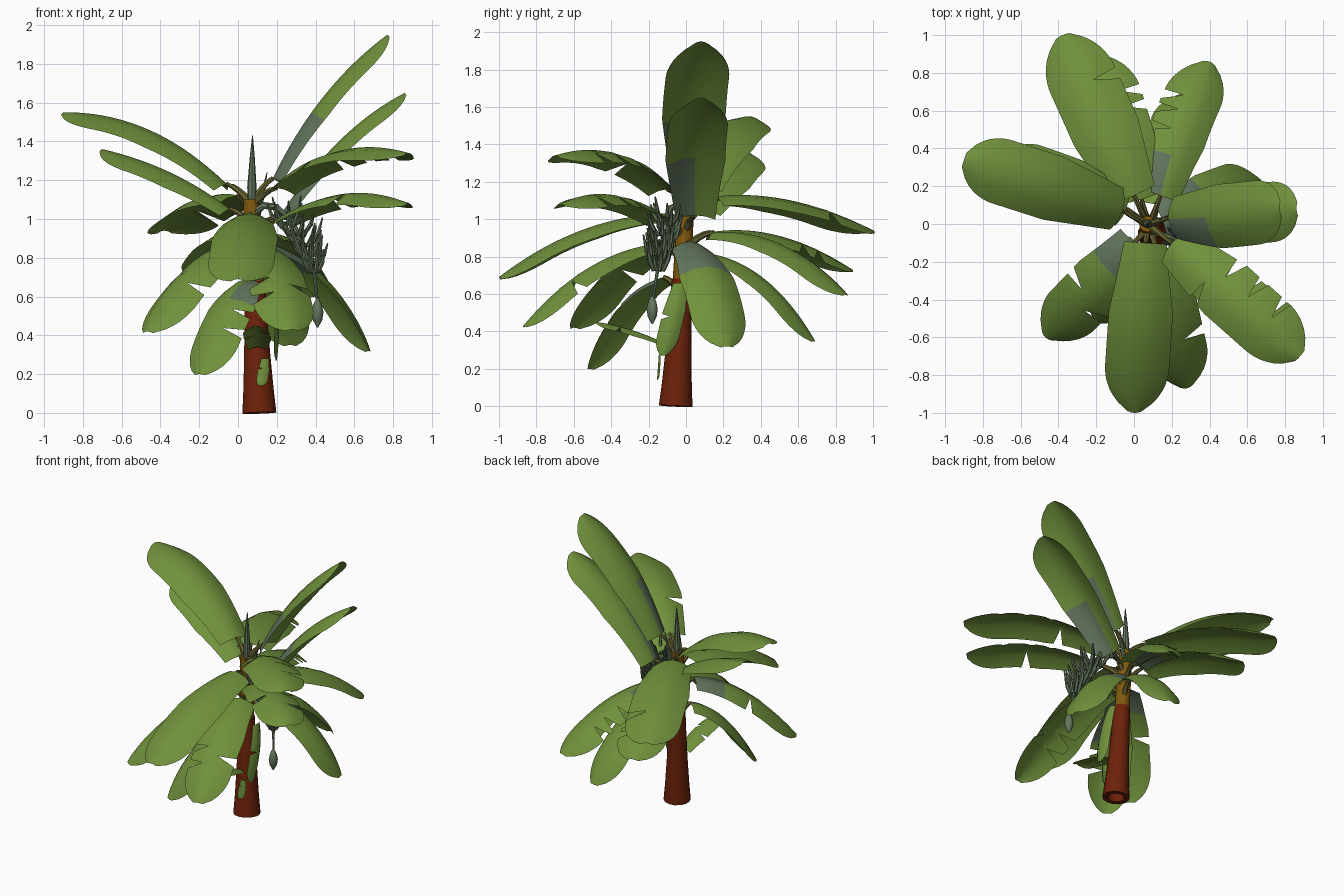
import bpy, bmesh, math, random
from mathutils import Vector

random.seed(4)
cube = bpy.data.objects.get("Cube")
if cube:
    bpy.data.objects.remove(cube)


def material(name, color):
    m = bpy.data.materials.new(name)
    m.use_nodes = True
    m.diffuse_color = (*color, 1)
    bsdf = m.node_tree.nodes["Principled BSDF"]
    bsdf.inputs["Base Color"].default_value = (*color, 1)
    bsdf.inputs["Roughness"].default_value = 0.9
    return m


GREEN = material("leaf_green", (0.162, 0.285, 0.045))
GREY = material("grey_green", (0.125, 0.18, 0.11))
FRUIT = material("fruit_green", (0.13, 0.185, 0.11))
RED = material("red_brown_bark", (0.15, 0.016, 0.003))
OCHRE = material("ochre_sheath", (0.22, 0.1, 0.004))
STALK = material("olive_stalk", (0.13, 0.12, 0.03))


def finish(bm, name, mats, angle=40):
    mesh = bpy.data.meshes.new(name)
    bm.to_mesh(mesh)
    bm.free()
    for m in mats:
        mesh.materials.append(m)
    obj = bpy.data.objects.new(name, mesh)
    bpy.context.collection.objects.link(obj)
    bpy.ops.object.select_all(action="DESELECT")
    obj.select_set(True)
    bpy.context.view_layer.objects.active = obj
    bpy.ops.object.shade_smooth_by_angle(angle=math.radians(angle))
    return obj


def bezier(a, mid, b, t):
    """Quadratic curve from a to b passing through mid."""
    ctrl = 2 * mid - (a + b) / 2
    return a * (1 - t) ** 2 + ctrl * 2 * t * (1 - t) + b * t * t


def tube(bm, points, radii, sides):
    """Skin a round tube along the points, capped at both ends."""
    rings = []
    for i, p in enumerate(points):
        d = (points[min(i + 1, len(points) - 1)] - points[max(i - 1, 0)]).normalized()
        ref = Vector((1, 0, 0)) if abs(d.x) < 0.8 else Vector((0, 1, 0))
        u = d.cross(ref).normalized()
        v = d.cross(u)
        rings.append([bm.verts.new(p + radii[i] * (u * math.cos(a) + v * math.sin(a)))
                      for a in (2 * math.pi * k / sides for k in range(sides))])
    for lo, hi in zip(rings, rings[1:]):
        for k in range(sides):
            n = (k + 1) % sides
            bm.faces.new((lo[k], lo[n], hi[n], hi[k]))
    bm.faces.new(rings[0][::-1])
    bm.faces.new(rings[-1])
    bmesh.ops.recalc_face_normals(bm, faces=bm.faces[:])


def trunk_at(z):
    return Vector((0.11, -0.055, 0)).lerp(Vector((0.07, 0, 1.1)), z / 1.1)


# Trunk: flared red base with a hollow foot, ochre sheath above
bm = bmesh.new()
levels = [(0, 0.09), (0.12, 0.08), (0.3, 0.069), (0.5, 0.06), (0.68, 0.054)]
tube(bm, [trunk_at(z) for z, r in levels], [r for z, r in levels], 14)
foot = min(bm.faces, key=lambda f: f.calc_center_median().z)
bmesh.ops.inset_individual(bm, faces=[foot], thickness=0.035)
bmesh.ops.inset_individual(bm, faces=[foot], thickness=0.004, depth=-0.08)
finish(bm, "trunk", [RED])
bm = bmesh.new()
levels = [(0.66, 0.05), (0.9, 0.047), (1.1, 0.043)]
tube(bm, [trunk_at(z) for z, r in levels], [r for z, r in levels], 14)
finish(bm, "upper_sheath", [OCHRE])

ROWS = 28


def leaf(name, base, mid, tip, width, grey=0, tears=(), side=None, stem=True, reach=0.36):
    """Arched blade; tears pairs (row, side), grey tints the base of one side (2: both)."""
    base, mid, tip = Vector(base), Vector(mid), Vector(tip)
    along = tip - base
    across = Vector(side) if side else Vector((along.y, -along.x, 0)).normalized()
    bm = bmesh.new()
    grid = []
    for i in range(ROWS + 1):
        t = i / ROWS
        p = bezier(base, mid, tip, t)
        d = bezier(base, mid, tip, t + 0.01) - bezier(base, mid, tip, t - 0.01)
        up = across.cross(d).normalized()
        half = width / 2 * min(1, 0.66 + 0.8 * t)
        if t > 0.76:
            half *= max(0.22, math.sqrt(1 - ((t - 0.76) / 0.24) ** 2))
        row = []
        for u in (-1, -0.5, 0, 0.5, 1):
            torn = 0.3 if (i, 1 if u > 0 else -1) in tears else 1
            s = u * torn
            row.append(bm.verts.new(p + across * half * s - up * half * 0.4 * s * s))
        grid.append(row)
    for i in range(ROWS):
        for j in range(4):
            f = bm.faces.new((grid[i][j], grid[i][j + 1], grid[i + 1][j + 1], grid[i + 1][j]))
            half_side = 1 if j > 1 else -1
            if i < ROWS * reach and (grey == 2 or grey == half_side):
                f.material_index = 1
    finish(bm, name, [GREEN, GREY], 60)
    # Leaf stalk from the trunk to the blade
    if stem:
        root = trunk_at(min(1.07, base.z - 0.1))
        bend = (root + base) / 2 + Vector((0, 0, 0.02))
        bm = bmesh.new()
        tube(bm, [bezier(root, bend, base, k / 4) for k in range(5)],
             [0.026, 0.02, 0.016, 0.014, 0.012], 6)
        finish(bm, name + "_stalk", [STALK])


# Crown leaves, highest first
leaf("tall_leaf_upper", (0.18, 0.03, 1.21), (0.44, 0.04, 1.63), (0.77, 0.08, 1.95), 0.34, 1)
leaf("tall_leaf_lower", (0.22, 0.05, 1.02), (0.52, 0.05, 1.4), (0.86, 0.08, 1.65), 0.32, 1)
leaf("right_leaf_upper", (-0.06, 0.07, 1.18), (-0.46, 0.2, 1.46), (-0.9, 0.34, 1.55), 0.35)
leaf("right_leaf_lower", (-0.04, 0.08, 1.05), (-0.35, 0.2, 1.24), (-0.7, 0.32, 1.36), 0.31)
leaf("left_front_leaf_upper", (0.2, -0.1, 1.16), (0.52, -0.38, 1.35), (0.88, -0.7, 1.34), 0.34,
     0, [(11, -1), (16, -1), (21, -1), (9, 1)])
leaf("left_front_leaf_lower", (0.22, -0.12, 1.0), (0.55, -0.4, 1.13), (0.88, -0.67, 1.08), 0.31,
     0, [(10, -1), (14, -1), (15, 1), (20, -1)])
leaf("back_leaf_upper", (0.0, 0.15, 1.12), (-0.18, 0.56, 1.1), (-0.38, 1.0, 0.94), 0.37,
     0, [(20, 1)])
leaf("back_leaf_lower", (0.04, 0.13, 0.93), (-0.07, 0.5, 0.91), (-0.19, 0.89, 0.73), 0.33,
     0, [(18, 1), (21, 1)])
leaf("back_left_leaf_upper", (0.14, 0.15, 0.93), (0.25, 0.52, 0.86), (0.4, 0.86, 0.6), 0.31,
     -1, [(13, -1), (17, -1), (20, -1)], reach=0.26)
leaf("back_left_leaf_lower", (0.13, 0.1, 0.82), (0.2, 0.42, 0.68), (0.27, 0.69, 0.35), 0.28)
leaf("left_leaf", (0.15, 0.02, 0.88), (0.45, 0.14, 0.69), (0.68, 0.22, 0.32), 0.31, 2)
leaf("front_leaf_upper", (0.06, -0.1, 1.03), (0.03, -0.56, 0.94), (0.0, -1.0, 0.69), 0.34)
leaf("front_leaf_lower", (0.12, -0.14, 0.87), (0.2, -0.52, 0.74), (0.28, -0.87, 0.43), 0.31,
     0, [(16, 1), (20, 1), (18, -1)])
leaf("front_right_leaf_upper", (0.0, -0.1, 0.89), (-0.23, -0.36, 0.75), (-0.47, -0.6, 0.42), 0.31,
     2, [(18, -1), (15, 1)], reach=0.26)
leaf("front_right_leaf_lower", (0.05, -0.12, 0.69), (-0.07, -0.33, 0.54), (-0.2, -0.52, 0.2), 0.28,
     -1, [(14, -1), (19, -1)])

# Withered leaves around the trunk
leaf("withered_front_leaf", (0.1, -0.12, 0.34), (0.1, -0.3, 0.41), (0.09, -0.48, 0.45), 0.14,
     0, [(12, 1), (18, -1)], stem=False)
leaf("hanging_leaf", (0.18, -0.03, 0.66), (0.21, -0.07, 0.48), (0.2, -0.12, 0.27), 0.12,
     0, [(14, 1)], (0, -1, 0), False)
leaf("hanging_scrap", (0.14, -0.145, 0.28), (0.13, -0.15, 0.21), (0.12, -0.155, 0.14), 0.06,
     0, [(10, 1)], (-1, 0, 0), False)

# Rolled new leaves at the top
for name, lo, hi, r in (("spear_leaf", (0.07, 0, 1.05), (0.075, 0, 1.43), 0.024),
                        ("small_spear_leaf", (0.1, 0.02, 1.0), (0.15, 0.03, 1.24), 0.014)):
    bm = bmesh.new()
    tube(bm, [Vector(lo).lerp(Vector(hi), t) for t in (0, 0.3, 0.7, 1)],
         [r * 0.8, r, r * 0.55, 0.002], 8)
    finish(bm, name, [GREY])

# Fruit stalk arching over and hanging down
path = [Vector(p) for p in ((0.08, -0.02, 1.02), (0.13, -0.05, 1.07), (0.2, -0.08, 1.06),
                            (0.27, -0.1, 1.0), (0.33, -0.125, 0.88), (0.39, -0.15, 0.74),
                            (0.41, -0.175, 0.57))]
bm = bmesh.new()
tube(bm, path, [0.022, 0.02, 0.018, 0.016, 0.014, 0.01, 0.007], 7)
finish(bm, "fruit_stalk", [FRUIT])

# Flower bud
bm = bmesh.new()
bud = [(0.59, 0.006), (0.56, 0.022), (0.52, 0.031), (0.48, 0.025), (0.44, 0.004)]
tube(bm, [Vector((0.41, -0.18, z)) for z, r in bud], [r for z, r in bud], 9)
finish(bm, "flower_bud", [FRUIT])

# Rings of upturned fruit splaying from the hanging stalk
bm = bmesh.new()
for ring in range(6):
    s = ring / 5
    root = bezier(path[2], path[4], path[5], 0.2 + 0.8 * s)
    for k in range(8):
        a = 2 * math.pi * (k + 0.5 * (ring % 2)) / 8
        out = Vector((math.cos(a), math.sin(a), 0)) * (0.1 - 0.035 * s) * random.uniform(0.75, 1.1)
        rise = Vector((0, 0, random.uniform(0.09, 0.14)))
        pts = [root, root + out * 0.45 - rise * 0.1, root + out * 0.85 + rise * 0.35, root + out * 1.1 + rise]
        tube(bm, pts, [0.006, 0.012, 0.012, 0.004], 6)
finish(bm, "fruit_bunch", [FRUIT])
